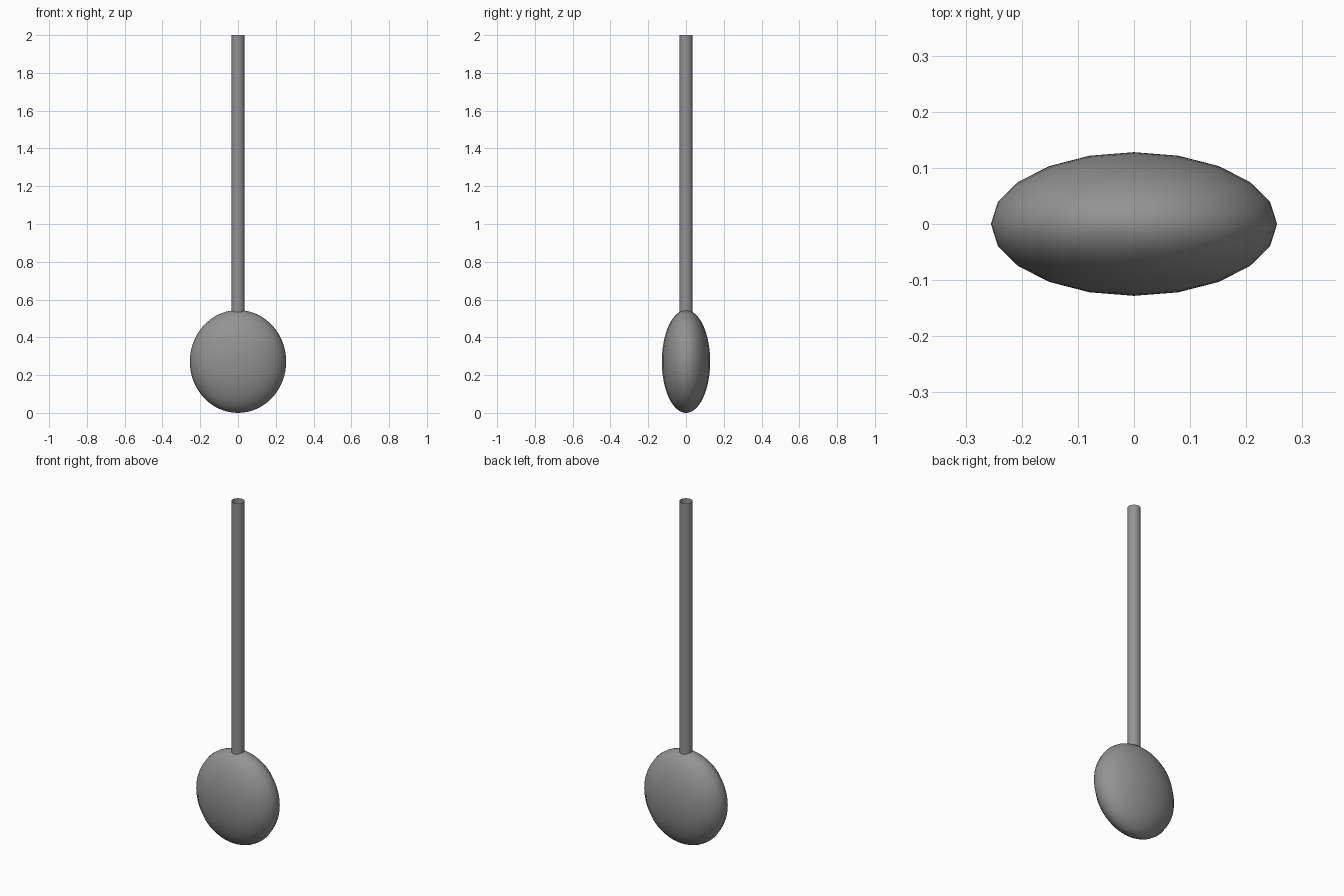
import bpy

if "Cube" in bpy.data.objects:
    bpy.data.objects.remove(bpy.data.objects["Cube"])

# Dark grey finish shared by both parts
dark_grey = bpy.data.materials.new("dark_grey")
dark_grey.diffuse_color = (0.29, 0.29, 0.29, 1)
dark_grey.use_nodes = True
dark_grey.node_tree.nodes["Principled BSDF"].inputs["Base Color"].default_value = dark_grey.diffuse_color

# Flattened ellipsoid head, standing on z = 0
bpy.ops.mesh.primitive_uv_sphere_add(segments=20, ring_count=32, radius=1, location=(0, 0, 0.272))
head = bpy.context.object
head.name = "head"
head.scale = (0.255, 0.128, 0.272)
bpy.ops.object.transform_apply(location=False, rotation=False, scale=True)
bpy.ops.object.shade_smooth()
head.data.materials.append(dark_grey)

# Open-ended round handle, seated just inside the head
bottom, top = 0.53, 2.0
bpy.ops.mesh.primitive_cylinder_add(vertices=20, radius=0.035, depth=top - bottom,
                                    end_fill_type='NOTHING', location=(0, 0, (top + bottom) / 2))
handle = bpy.context.object
handle.name = "handle"
bpy.ops.object.shade_smooth()
handle.data.materials.append(dark_grey)
